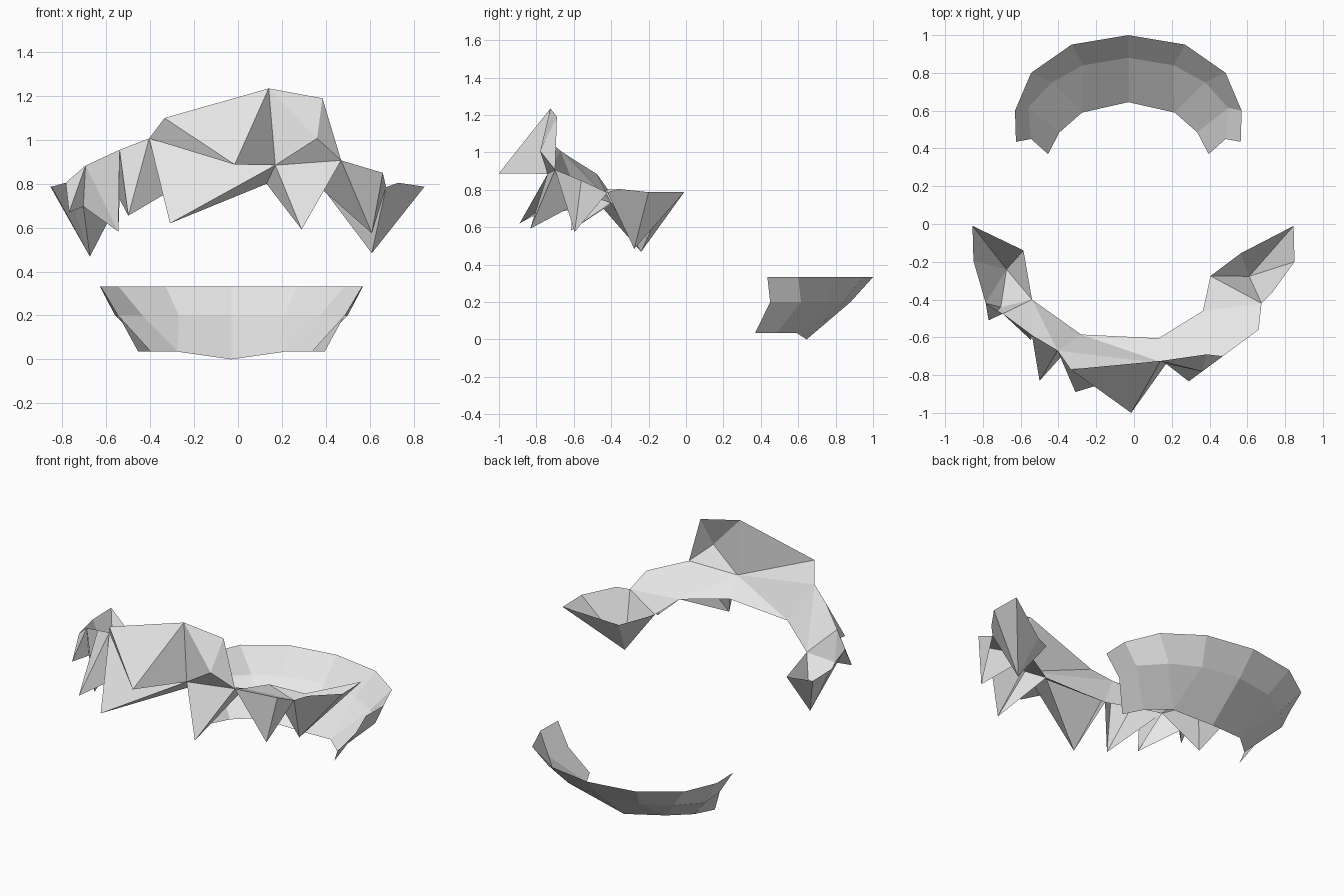
import bpy, bmesh

cube = bpy.data.objects.get("Cube")
if cube:
    bpy.data.objects.remove(cube, do_unlink=True)

grey = bpy.data.materials.new("plain_grey")
grey.use_nodes = True
grey.diffuse_color = (0.8, 0.8, 0.8, 1)
grey.node_tree.nodes["Principled BSDF"].inputs["Base Color"].default_value = (0.8, 0.8, 0.8, 1)


def make_part(name, faces, origin=(0, 0, 0)):
    """Flat-shaded part from faces given as lists of points."""
    bm = bmesh.new()
    for pts in faces:
        bm.faces.new([bm.verts.new(p) for p in pts])
    bmesh.ops.remove_doubles(bm, verts=bm.verts, dist=0.0005)
    bmesh.ops.recalc_face_normals(bm, faces=bm.faces)
    mesh = bpy.data.meshes.new(name)
    bm.to_mesh(mesh)
    bm.free()
    mesh.materials.append(grey)
    obj = bpy.data.objects.new(name, mesh)
    obj.location = origin
    bpy.context.collection.objects.link(obj)
    return obj


def strip(name, path):
    """Triangle strip; a repeated point turns the strip around a corner."""
    tris = [path[i:i + 3] for i in range(len(path) - 2)]
    make_part(name, [t for t in tris if len(set(t)) == 3])


def lock(name, tip, ring, closed=True):
    """Pointed lock of hair: a fan from the tip to its root points."""
    n = len(ring)
    make_part(name, [(tip, ring[i], ring[(i + 1) % n]) for i in range(n if closed else n - 1)])


# Outer hairline points, from -x round the front to +x
o1, o2, o3 = (-.785, -.42, .805), (-.695, -.475, .883), (-.54, -.59, .955)
o4, o5, o6 = (-.405, -.67, 1.007), (.17, -.74, .885), (.47, -.70, .907)
o7, o8, o9 = (.66, -.56, .85), (.675, -.42, .785), (.73, -.365, .805)
# Inner hairline points
i1, i2, i3 = (-.705, -.44, .697), (-.54, -.40, .73), (-.28, -.585, .785)
i4, i5, i6 = (.13, -.605, .80), (.365, -.46, .79), (.405, -.275, .755)
# Raised crest points
c1, c2, c3 = (-.335, -.77, 1.10), (.14, -.725, 1.235), (.385, -.69, 1.19)
# Points of the two side ends
a1, a2, a3 = (-.85, -.195, .787), (-.855, -.01, .787), (-.585, -.14, .69)
b1, b2, b3 = (.85, -.20, .787), (.845, -.01, .787), (.565, -.155, .695)

# Hairline band joining the locks
strip("fringe_band", [i1, o2, i2, o3, i2, o4, i3, o5, i4, o5, i5, o6, i5, o7, i5, o8, i6])

# Crest above the forehead
strip("crest_back", [c2, c1, o5, o4])
lock("crest_front_lock", (-.015, -1.0, .888), [o4, c1, c2, o5])
lock("crest_left_lock", (.36, -.78, 1.007), [c2, c3, o6, o5])

# Hanging locks
lock("right_end_lock", (-.675, -.24, .468), [o1, a1, a2, a3, i2, i1])
lock("right_temple_lock", (-.77, -.51, .67), [o1, o2, i1])
lock("right_cheek_lock", (-.545, -.615, .582), [i1, o2, o3, i2], False)
lock("right_brow_lock", (-.50, -.83, .655), [i2, o3, o4, i3], False)
lock("middle_lock", (-.31, -.89, .62), [i3, o4, o5, i4], False)
lock("left_brow_lock", (.29, -.833, .592), [i4, o5, o6, i5], False)
lock("left_cheek_lock", (.61, -.595, .575), [i5, o6, o7, o8], False)
lock("left_end_lock", (.61, -.277, .484), [o8, o9, b1, b2, b3, i6])

# Flared nape band: half-width rows from bottom to top, mirrored
rows = [
    [(0, .645, 0), (.245, .59, .035), (.245, .59, .035), (.365, .485, .035), (.425, .37, .035)],
    [(0, .88, .20), (.24, .84, .20), (.405, .75, .20), (.53, .615, .20), (.515, .45, .20)],
    [(0, 1.0, .333), (.30, .95, .333), (.515, .80, .333), (.60, .60, .333), (.595, .435, .333)],
]
faces = []
for low, high in zip(rows, rows[1:]):
    for k in range(4):
        quad = [low[k], low[k + 1], high[k + 1], high[k]]
        faces.append(list(dict.fromkeys(quad)))
nape = make_part("nape_band", faces, (-.03, 0, 0))
mirror = nape.modifiers.new("mirror", 'MIRROR')
mirror.merge_threshold = 0.001
